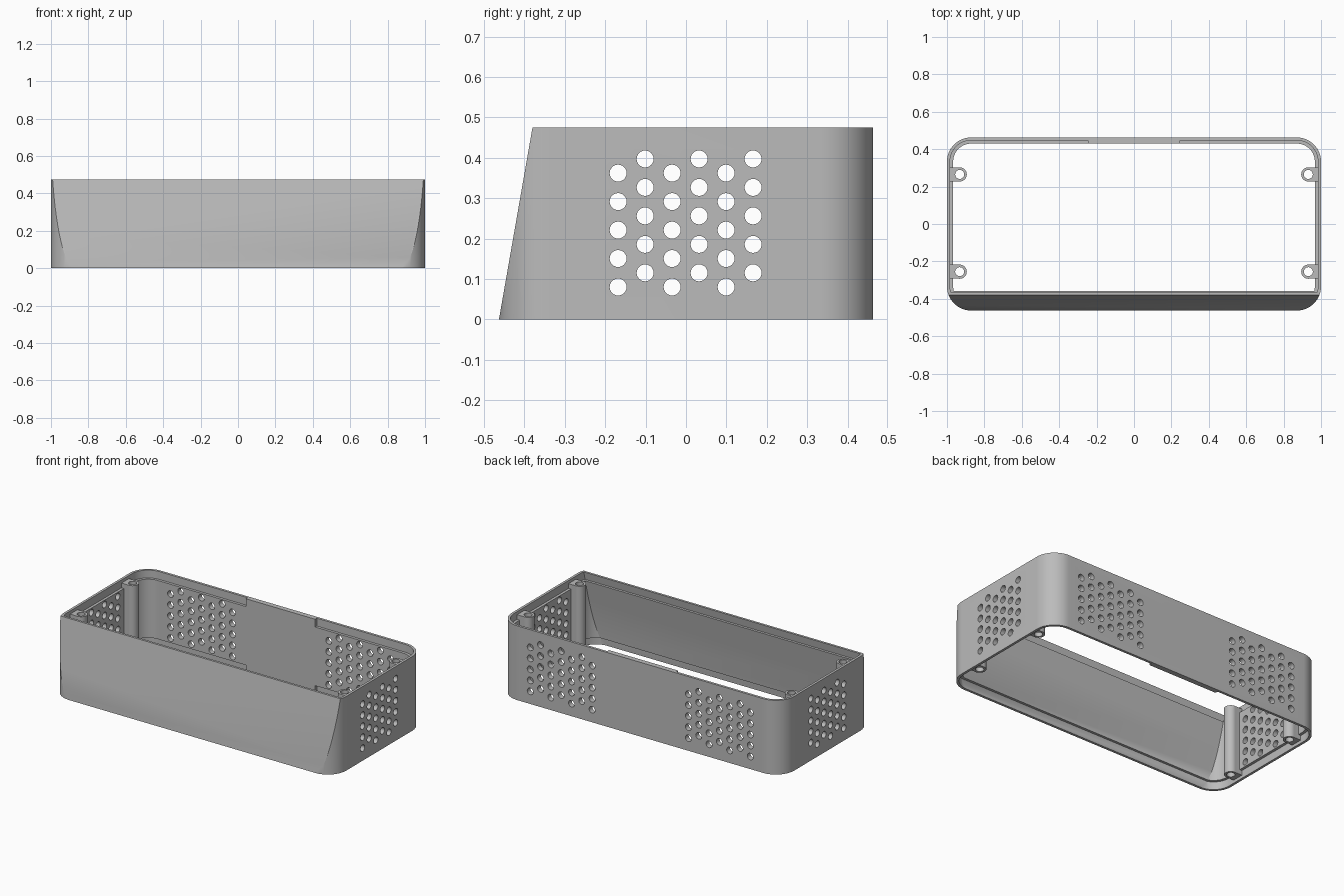
import bpy, bmesh, math
from mathutils import Vector, Matrix

if "Cube" in bpy.data.objects:
    bpy.data.objects.remove(bpy.data.objects["Cube"])

H, HX, HY, R = 0.475, 1.0, 0.463, 0.13   # height, half sizes, corner radius
SLOPE = 0.083 / H                        # lean of the front wall
WALL, LIP, LIP_H = 0.033, 0.016, 0.05

grey = bpy.data.materials.new("grey plastic")
grey.diffuse_color = (0.5, 0.5, 0.5, 1)
grey.use_nodes = True
grey.node_tree.nodes["Principled BSDF"].inputs["Base Color"].default_value = grey.diffuse_color


def to_object(bm, name):
    bmesh.ops.recalc_face_normals(bm, faces=bm.faces)
    mesh = bpy.data.meshes.new(name)
    bm.to_mesh(mesh)
    bm.free()
    mesh.materials.append(grey)
    ob = bpy.data.objects.new(name, mesh)
    bpy.context.collection.objects.link(ob)
    return ob


def rounded_solid(name, inset, z0, z1):
    """Rounded box, its front sliced off along the leaning plane."""
    bm = bmesh.new()
    r = R - inset
    ring = []
    for q, (sx, sy) in enumerate([(1, 1), (-1, 1), (-1, -1), (1, -1)]):
        for i in range(17):
            a = math.radians(90 * q + 90 * i / 16)
            ring.append(bm.verts.new((sx * (HX - R) + r * math.cos(a),
                                      sy * (HY - R) + r * math.sin(a), z0)))
    base = bm.faces.new(ring)
    up = bmesh.ops.extrude_face_region(bm, geom=[base])
    bmesh.ops.translate(bm, vec=(0, 0, z1 - z0),
                        verts=[v for v in up["geom"] if isinstance(v, bmesh.types.BMVert)])
    cut = bmesh.ops.bisect_plane(bm, geom=bm.verts[:] + bm.edges[:] + bm.faces[:],
                                 plane_co=(0, -HY + inset * 0.92, 0),
                                 plane_no=Vector((0, -1, SLOPE)), clear_outer=True)
    bmesh.ops.holes_fill(bm, edges=[e for e in bm.edges if e.is_boundary], sides=0)
    return to_object(bm, name)


def add_box(bm, lo, hi):
    c = [(a + b) / 2 for a, b in zip(lo, hi)]
    s = [b - a for a, b in zip(lo, hi)]
    bmesh.ops.create_cube(bm, size=1, matrix=Matrix.Translation(c) @ Matrix.Diagonal((*s, 1)))


def add_rod(bm, centre, axis, radius, length, sides=24):
    turn = Vector((0, 0, 1)).rotation_difference(Vector(axis)).to_matrix().to_4x4()
    bmesh.ops.create_cone(bm, cap_ends=True, segments=sides, radius1=radius, radius2=radius,
                          depth=length, matrix=Matrix.Translation(centre) @ turn)


def boolean(ob, cutter, op="DIFFERENCE"):
    mod = ob.modifiers.new("cut", "BOOLEAN")
    mod.operation, mod.solver, mod.object = op, "EXACT", cutter
    graph = bpy.context.evaluated_depsgraph_get()
    mesh = bpy.data.meshes.new_from_object(ob.evaluated_get(graph))
    ob.modifiers.clear()
    ob.data = mesh
    bpy.data.objects.remove(cutter)


# Hollow case wall
case = rounded_solid("case_wall", 0, 0, H)
boolean(case, rounded_solid("cavity", WALL, -0.2, H + 0.2))

# Stepped lips at the top and bottom, left solid at the middle of the back
for z0, z1 in ((H - LIP_H, H + 0.1), (-0.1, LIP_H)):
    lip = rounded_solid("lip", LIP, z0, z1)
    bm = bmesh.new()
    add_box(bm, (-0.245, 0.3, -1), (0.245, 0.6, 1))
    boolean(lip, to_object(bm, "lip_gap"))
    boolean(case, lip)

# Vent holes in staggered columns: both ends, and two groups on the back
bm = bmesh.new()
for col in range(6):
    for row in range(5):
        z = 0.08 + 0.0705 * row + 0.035 * (col % 2)
        add_rod(bm, (0, -0.168 + 0.0668 * col, z), (1, 0, 0), 0.021, 2.4)
for side in (-1, 1):
    for col in range(7):
        for row in range(5):
            z = 0.08 + 0.0705 * row + 0.035 * (col % 2)
            add_rod(bm, (side * 0.56 + 0.073 * (col - 3), HY, z), (0, 1, 0), 0.021, 0.2)
boolean(case, to_object(bm, "vent_holes"))

# Bored screw posts joined to the end walls
cases = [case]
for sx in (-1, 1):
    for y in (0.265, -0.255):
        z0, z1 = 0.02, H - 0.02
        bm = bmesh.new()
        add_rod(bm, (sx * 0.932, y, (z0 + z1) / 2), (0, 0, 1), 0.038, z1 - z0, 32)
        post = to_object(bm, "screw_post")
        bm = bmesh.new()
        xs = sorted((sx * 0.935, sx * 0.99))
        add_box(bm, (xs[0], y - 0.0375, z0), (xs[1], y + 0.0375, z1))
        boolean(post, to_object(bm, "web"), "UNION")
        bm = bmesh.new()
        add_rod(bm, (sx * 0.932, y, H / 2), (0, 0, 1), 0.024, 1, 32)
        boolean(post, to_object(bm, "bore"))
        cases.append(post)

# Smooth the curved walls, keep edges sharp
for ob in cases:
    bpy.ops.object.select_all(action="DESELECT")
    ob.select_set(True)
    bpy.context.view_layer.objects.active = ob
    bpy.ops.object.shade_smooth_by_angle(angle=math.radians(25))
